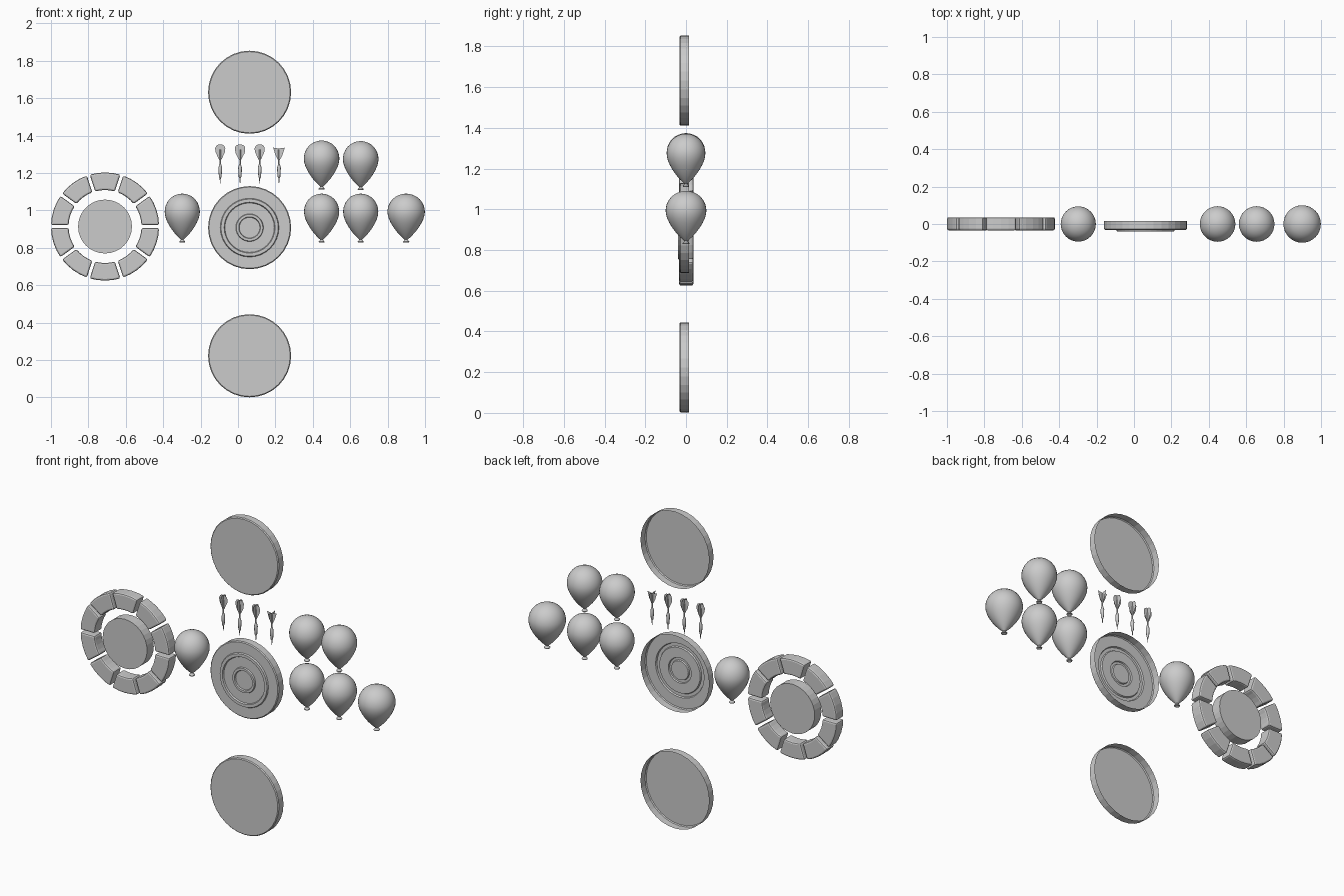
import bpy, bmesh, math

if "Cube" in bpy.data.objects:
    bpy.data.objects.remove(bpy.data.objects["Cube"])


def finish(bm, name, smooth=None):
    bmesh.ops.remove_doubles(bm, verts=bm.verts, dist=1e-5)
    bmesh.ops.recalc_face_normals(bm, faces=bm.faces)
    me = bpy.data.meshes.new(name)
    bm.to_mesh(me)
    bm.free()
    ob = bpy.data.objects.new(name, me)
    bpy.context.collection.objects.link(ob)
    if smooth is not None:
        bpy.ops.object.select_all(action='DESELECT')
        ob.select_set(True)
        bpy.context.view_layer.objects.active = ob
        bpy.ops.object.shade_smooth_by_angle(angle=math.radians(smooth))
    return ob


def lathe_into(bm, profile, n, place):
    # spin (radius, height) points; place maps (u, v, height) to xyz
    rings = []
    for r, h in profile:
        if r == 0:
            rings.append([bm.verts.new(place(0, 0, h))] * n)
        else:
            rings.append([bm.verts.new(place(r * math.cos(2 * math.pi * i / n),
                                             r * math.sin(2 * math.pi * i / n), h))
                          for i in range(n)])
    for a, b in zip(rings, rings[1:]):
        for i in range(n):
            j = (i + 1) % n
            f = list(dict.fromkeys([a[i], a[j], b[j], b[i]]))
            bm.faces.new(f)


def wheel(name, profile, x, z, n=32):
    bm = bmesh.new()
    lathe_into(bm, profile, n, lambda u, v, h: (x + u, h, z + v))
    return finish(bm, name)


# Open-backed target boards: two plain, one with raised rings
rim = [(0.217, -0.031), (0.222, -0.026), (0.222, 0.015)]
rings = [(0, -0.039), (0.055, -0.039), (0.057, -0.031), (0.073, -0.031),
         (0.075, -0.039), (0.132, -0.039), (0.134, -0.031), (0.152, -0.031)]
rings = [(0, -0.031), (0.055, -0.031), (0.058, -0.039), (0.071, -0.039), (0.074, -0.031),
         (0.132, -0.031), (0.136, -0.039), (0.153, -0.039), (0.157, -0.031)]
CX = 0.062
wheel("top_board", [(0, -0.031)] + rim, CX, 1.632)
wheel("bottom_board", [(0, -0.031)] + rim, CX, 0.223)
wheel("ringed_board", rings + rim, CX, 0.908)

# Segmented ring with a solid hub
RX, RZ = -0.711, 0.914
wheel("ring_hub", [(0, -0.031), (0.144, -0.031), (0.144, 0.031), (0, 0.031)], RX, RZ)


def ring_segment(index, r_in=0.195, r_out=0.289, gap=0.008, steps=4):
    mid = math.pi / 2 + index * math.pi / 5
    bm = bmesh.new()
    rows = []
    for i in range(steps + 1):
        t = 2 * i / steps - 1
        row = []
        for r in (r_in, r_out):
            a = mid + t * (math.pi / 10 - gap / r)
            row.append(bm.verts.new((RX + r * math.cos(a), -0.034, RZ + r * math.sin(a))))
        rows.append(row)
    for a, b in zip(rows, rows[1:]):
        bm.faces.new((a[0], a[1], b[1], b[0]))
    ext = bmesh.ops.extrude_face_region(bm, geom=bm.faces[:] + bm.edges[:] + bm.verts[:],
                                        use_keep_orig=True)
    vs = [g for g in ext["geom"] if isinstance(g, bmesh.types.BMVert)]
    bmesh.ops.translate(bm, vec=(0, 0.07, 0), verts=vs)
    ob = finish(bm, f"ring_segment_{index + 1}")
    bev = ob.modifiers.new("edge_bevel", 'BEVEL')
    bev.width, bev.segments = 0.009, 2
    bev.limit_method, bev.angle_limit = 'ANGLE', math.radians(40)


for k in range(10):
    ring_segment(k)

# Balloons: (width factor, drop below top), with a flared knot
balloon = [(0, 0), (0.2, 0.002), (0.39, 0.008), (0.57, 0.017), (0.73, 0.030), (0.86, 0.047),
           (0.95, 0.066), (0.99, 0.084), (1, 0.098), (0.98, 0.116), (0.92, 0.136),
           (0.82, 0.157), (0.68, 0.180), (0.50, 0.204), (0.30, 0.226), (0.15, 0.240),
           (0.08, 0.246), (0.10, 0.250), (0.17, 0.257), (0.16, 0.261), (0.06, 0.258), (0, 0.254)]
spots = [(-0.298, 1.090, 0.094), (0.447, 1.090, 0.094), (0.656, 1.090, 0.094),
         (0.899, 1.090, 0.100), (0.447, 1.374, 0.095), (0.656, 1.371, 0.095)]
for k, (x, top, rad) in enumerate(spots):
    bm = bmesh.new()
    lathe_into(bm, [(r * rad, -d) for r, d in balloon], 32,
               lambda u, v, h: (x + u, v, top + h))
    finish(bm, f"balloon_{k + 1}", 50)

# Darts: turned body plus four flat flights, each with its own outline
body = [(0, 1.144), (0.002, 1.150), (0.003, 1.172), (0.007, 1.180), (0.009, 1.205),
        (0.010, 1.228), (0.006, 1.243), (0.004, 1.250), (0.004, 1.325), (0, 1.327)]
round_fin = [(0, 1.262), (0.010, 1.279), (0.026, 1.315), (0.027, 1.332),
             (0.021, 1.346), (0.010, 1.353), (0, 1.353)]
blunt_fin = [(0, 1.262), (0.010, 1.279), (0.025, 1.308), (0.027, 1.338),
             (0.018, 1.350), (0, 1.353)]
swept_fin = [(0, 1.262), (0.010, 1.279), (0.020, 1.300), (0.031, 1.336), (0, 1.331)]
for k, (x, fin) in enumerate([(-0.095, round_fin), (0.011, blunt_fin),
                              (0.116, round_fin), (0.219, swept_fin)]):
    bm = bmesh.new()
    lathe_into(bm, body, 10, lambda u, v, h: (x + u, v, h))
    finish(bm, f"dart_body_{k + 1}", 40)
    bm = bmesh.new()
    for q in range(4):
        c, s = math.cos(q * math.pi / 2), math.sin(q * math.pi / 2)
        bm.faces.new([bm.verts.new((x + r * c, r * s, z)) for r, z in fin])
    finish(bm, f"dart_flights_{k + 1}")
